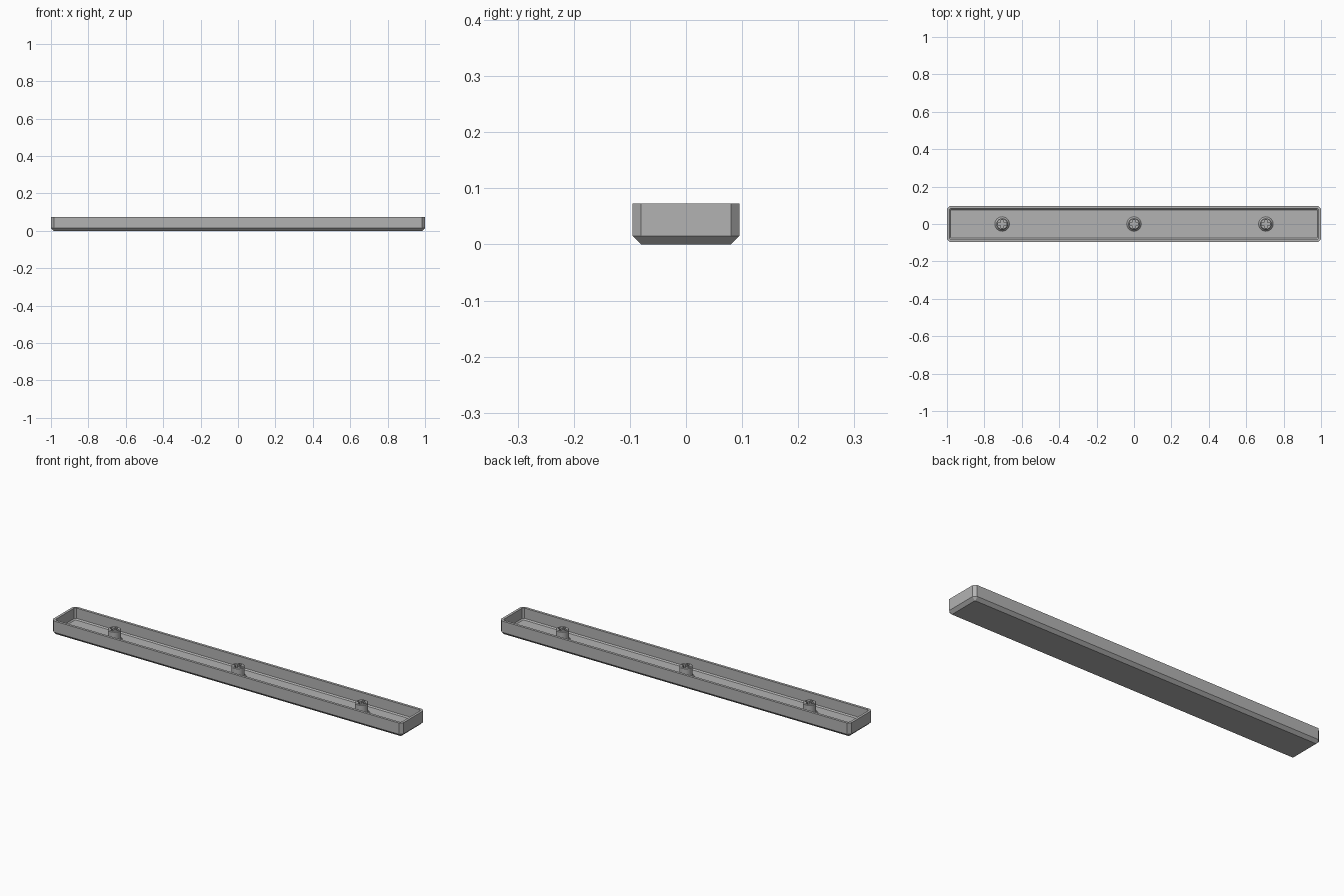
import bpy
import bmesh
from math import cos, sin, tau

if "Cube" in bpy.data.objects:
    bpy.data.objects.remove(bpy.data.objects["Cube"], do_unlink=True)

HX, HY, HEIGHT = 1.0, 0.095, 0.073
WALL, CUT, FLOOR = 0.013, 0.015, 0.014

grey = bpy.data.materials.new("mid grey plastic")
grey.use_nodes = True
colour = (0.45, 0.45, 0.45, 1)
grey.diffuse_color = colour
grey.node_tree.nodes["Principled BSDF"].inputs["Base Color"].default_value = colour


def loft(name, rings):
    """Skin a stack of matching rings and cap both ends."""
    bm = bmesh.new()
    loops = [[bm.verts.new(p) for p in ring] for ring in rings]
    n = len(loops[0])
    for a, b in zip(loops, loops[1:]):
        for i in range(n):
            j = (i + 1) % n
            bm.faces.new((a[i], a[j], b[j], b[i]))
    bm.faces.new(loops[0][::-1])
    bm.faces.new(loops[-1])
    bmesh.ops.recalc_face_normals(bm, faces=bm.faces)
    mesh = bpy.data.meshes.new(name)
    bm.to_mesh(mesh)
    bm.free()
    mesh.materials.append(grey)
    obj = bpy.data.objects.new(name, mesh)
    bpy.context.collection.objects.link(obj)
    return obj


def clipped_rect(inset, z, cut):
    """Rectangle with its four corners cut off."""
    x, y = HX - inset, HY - inset
    return [(x, cut - y, z), (x, y - cut, z), (x - cut, y, z), (cut - x, y, z),
            (-x, y - cut, z), (-x, cut - y, z), (cut - x, -y, z), (x - cut, -y, z)]


def circle(r, z, n=24):
    return [(r * cos(tau * i / n), r * sin(tau * i / n), z) for i in range(n)]


# Open tray with chamfered bottom and corners
loft("tray", [
    clipped_rect(CUT, 0, 0.002),
    clipped_rect(0, CUT, CUT),
    clipped_rect(0, HEIGHT, CUT),
    clipped_rect(WALL, HEIGHT, 0.007),
    clipped_rect(WALL, FLOOR + 0.006, 0.007),
    clipped_rect(WALL + 0.006, FLOOR, 0.004),
])


# Cross-shaped cutter for the stem sockets
def cross(z, arm=0.022, half=0.007):
    pts = []
    for c, s in ((1, 0), (0, 1), (-1, 0), (0, -1)):
        for u, v in ((arm, -half), (arm, half), (half, half)):
            pts.append((u * c - v * s, u * s + v * c, z))
    return pts


# Three flared stems with cross sockets
for side, x in (("right", -0.705), ("middle", 0), ("left", 0.705)):
    stem = loft(side + "_stem", [
        circle(0.039, FLOOR - 0.004), circle(0.039, FLOOR),
        circle(0.031, FLOOR + 0.009), circle(0.031, 0.067), circle(0.028, 0.07)])
    cutter = loft(side + "_socket_cutter", [cross(0.025), cross(0.09)])
    stem.location.x = cutter.location.x = x
    cutter.hide_render = True
    cutter.hide_viewport = True
    cutter.display_type = 'WIRE'
    socket = stem.modifiers.new("socket", 'BOOLEAN')
    socket.object = cutter
    socket.operation = 'DIFFERENCE'
    socket.solver = 'EXACT'
    bpy.ops.object.select_all(action='DESELECT')
    stem.select_set(True)
    bpy.context.view_layer.objects.active = stem
    bpy.ops.object.shade_smooth_by_angle(angle=0.5)
